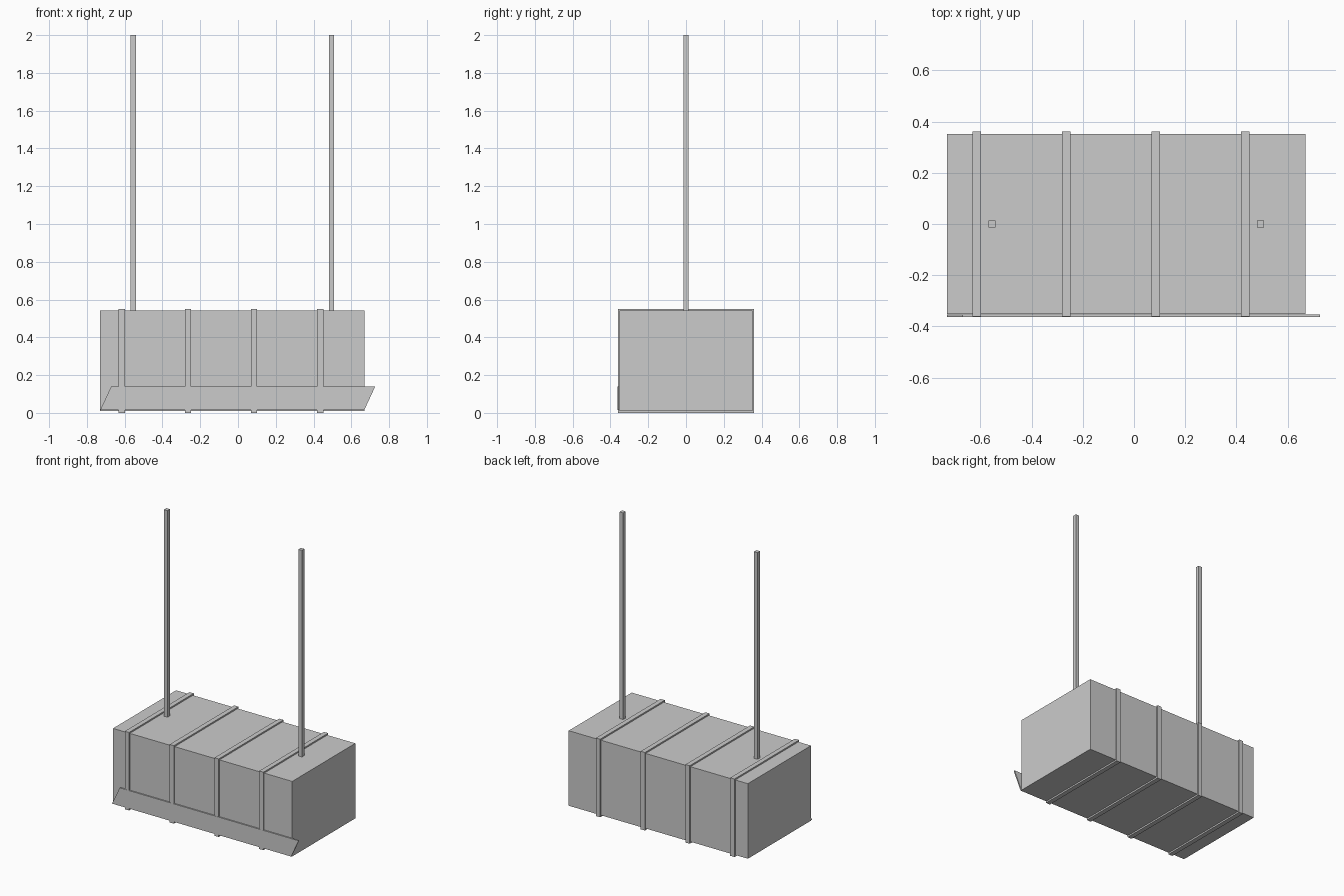
import bpy, bmesh

if "Cube" in bpy.data.objects:
    bpy.data.objects.remove(bpy.data.objects["Cube"])


def prism(name, profile, axis_pos, depth, hole=None):
    """Extrude a closed XZ profile along +Y."""
    bm = bmesh.new()
    face = bm.faces.new([bm.verts.new((x, axis_pos, z)) for x, z in profile])
    out = bmesh.ops.extrude_face_region(bm, geom=[face])
    moved = [v for v in out["geom"] if isinstance(v, bmesh.types.BMVert)]
    bmesh.ops.translate(bm, verts=moved, vec=(0, depth, 0))
    bmesh.ops.recalc_face_normals(bm, faces=bm.faces)
    mesh = bpy.data.meshes.new(name)
    bm.to_mesh(mesh)
    bm.free()
    obj = bpy.data.objects.new(name, mesh)
    bpy.context.collection.objects.link(obj)
    return obj


def box(name, x0, x1, y0, y1, z0, z1):
    return prism(name, [(x0, z0), (x1, z0), (x1, z1), (x0, z1)], y0, y1 - y0)


CX = -0.03  # centre of the crate body along x

# Crate body
box("crate_body", CX - 0.70, CX + 0.70, -0.352, 0.352, 0.011, 0.541)

# Four bands wrapped around the body
for i in range(4):
    x = CX - 0.585 + 0.35 * i
    box(f"band_{i + 1}", x - 0.0165, x + 0.0165, -0.361, 0.361, 0.0, 0.551)

# Slanted plate along the lower front
prism("front_plate", [(-0.73, 0.014), (0.668, 0.014), (0.727, 0.141), (-0.671, 0.141)],
      -0.3625, 0.009)

# Two upright hanger poles
for side, label in ((-1, "left"), (1, "right")):
    x = CX + side * 0.525
    box(f"{label}_pole", x - 0.014, x + 0.014, -0.014, 0.014, 0.54, 2.0)
